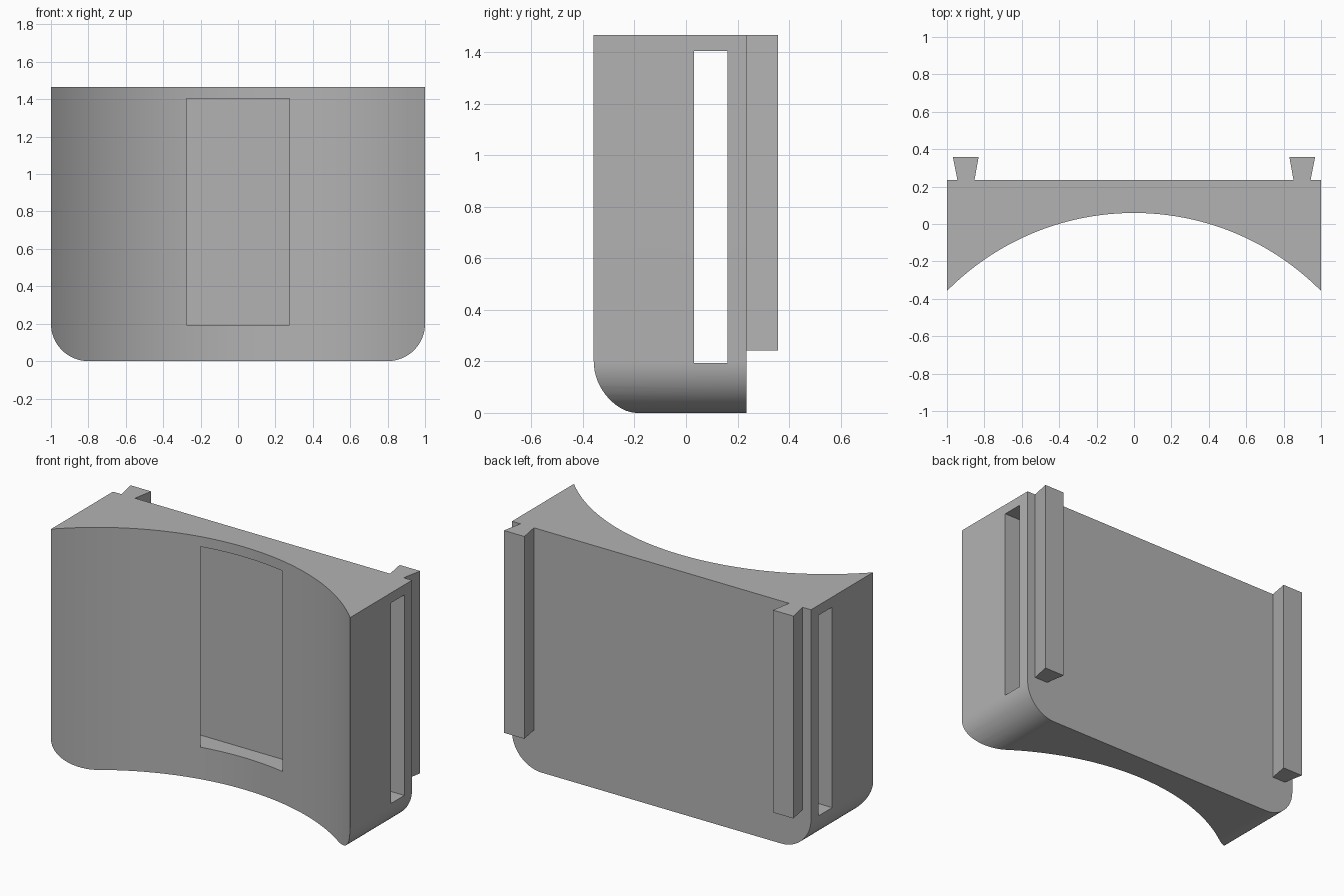
import bpy, bmesh
from math import sin, cos, asin, pi, radians
from mathutils import Vector

cube = bpy.data.objects.get("Cube")
if cube:
    bpy.data.objects.remove(cube, do_unlink=True)

grey = bpy.data.materials.new("plain grey")
grey.use_nodes = True
colour = (0.45, 0.45, 0.45, 1)
grey.diffuse_color = colour
grey.node_tree.nodes["Principled BSDF"].inputs["Base Color"].default_value = colour

HEIGHT, FRONT, BACK, RAIL_BACK = 1.466, -0.358, 0.234, 0.357
APEX, CORNER = 0.059, 0.2


def prism(name, points, offset):
    """Extrude a closed outline of 3D points along an offset."""
    bm = bmesh.new()
    face = bm.faces.new([bm.verts.new(p) for p in points])
    new = bmesh.ops.extrude_face_region(bm, geom=[face], use_keep_orig=True)["geom"]
    bmesh.ops.translate(bm, vec=Vector(offset),
                        verts=[v for v in new if isinstance(v, bmesh.types.BMVert)])
    bmesh.ops.recalc_face_normals(bm, faces=bm.faces)
    mesh = bpy.data.meshes.new(name)
    bm.to_mesh(mesh)
    bm.free()
    mesh.materials.append(grey)
    obj = bpy.data.objects.new(name, mesh)
    bpy.context.collection.objects.link(obj)
    return obj


def carve(obj, cutter, operation):
    """Apply a boolean and discard the cutter."""
    cutter.hide_render = True
    bpy.context.view_layer.objects.active = obj
    mod = obj.modifiers.new("carve", "BOOLEAN")
    mod.operation, mod.solver, mod.object = operation, "EXACT", cutter
    bpy.ops.object.modifier_apply(modifier=mod.name)
    bpy.data.objects.remove(cutter, do_unlink=True)


# Body: flat back, concave cylindrical front
sag = APEX - FRONT
radius = (1 + sag * sag) / (2 * sag)
sweep = asin(1 / radius)
steps = 64
arc = []
for i in range(steps + 1):
    a = sweep * (2 * i / steps - 1)
    arc.append((radius * sin(a), APEX - radius + radius * cos(a), 0))
body = prism("curved_body", arc + [(1, BACK, 0), (-1, BACK, 0)], (0, 0, HEIGHT))

# Rounded lower corners
outline = [(1.1, -1, HEIGHT + 0.1), (-1.1, -1, HEIGHT + 0.1), (-1.1, -1, CORNER)]
for side, start in ((-1, pi), (1, 1.5 * pi)):
    for i in range(17):
        a = start + i * pi / 32
        outline.append((side * (1 - CORNER) + CORNER * cos(a), -1, CORNER + CORNER * sin(a)))
outline.append((1.1, -1, CORNER))
carve(body, prism("corner_cutter", outline, (0, 2, 0)), "INTERSECT")

# Strap slot running side to side, breaking through the middle of the front
slot = [(-1.2, y, z) for y, z in ((0.032, 0.193), (0.161, 0.193), (0.161, 1.405), (0.032, 1.405))]
carve(body, prism("slot_cutter", slot, (2.4, 0, 0)), "DIFFERENCE")

# Dovetail rails on the back
parts = [body]
for side, label in ((1, "left"), (-1, "right")):
    profile = [(side * x, y, 0.243) for x, y in
               ((0.853, BACK), (0.944, BACK), (0.968, RAIL_BACK), (0.831, RAIL_BACK))]
    parts.append(prism(label + "_dovetail_rail", profile, (0, 0, HEIGHT - 0.243)))

bpy.ops.object.select_all(action="DESELECT")
for part in parts:
    part.select_set(True)
bpy.context.view_layer.objects.active = body
bpy.ops.object.shade_smooth_by_angle(angle=radians(30))
